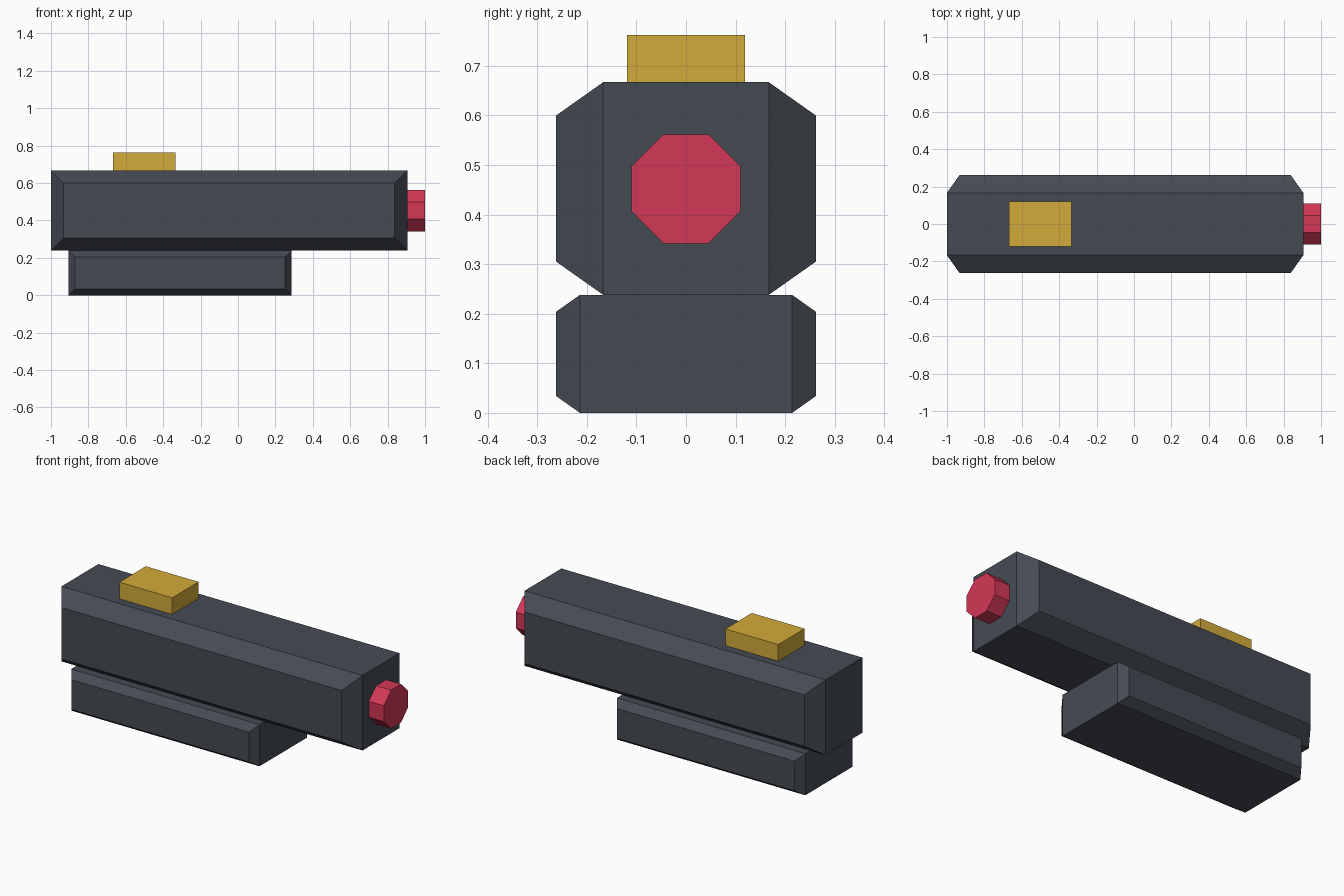
import bpy, bmesh, math
from mathutils import Matrix, Vector

cube = bpy.data.objects.get("Cube")
if cube:
    bpy.data.objects.remove(cube, do_unlink=True)


def material(name, rgb):
    m = bpy.data.materials.new(name)
    m.use_nodes = True
    m.diffuse_color = (*rgb, 1)
    m.node_tree.nodes["Principled BSDF"].inputs["Base Color"].default_value = (*rgb, 1)
    return m


slate = material("dark_slate", (0.06, 0.07, 0.088))
gold = material("gold", (0.65, 0.41, 0.042))
red = material("crimson", (0.65, 0.039, 0.092))


def finish(bm, name, mat):
    bmesh.ops.recalc_face_normals(bm, faces=bm.faces)
    mesh = bpy.data.meshes.new(name)
    bm.to_mesh(mesh)
    bm.free()
    mesh.materials.append(mat)
    obj = bpy.data.objects.new(name, mesh)
    bpy.context.collection.objects.link(obj)


def block(name, mat, x, y, z, taper=0):
    """Box spanning x, +-y and z; taper adds a sloped cap on the front and back."""
    bm = bmesh.new()
    size = Vector((x[1] - x[0], 2 * y, z[1] - z[0]))
    centre = Vector(((x[0] + x[1]) / 2, 0, (z[0] + z[1]) / 2))
    bmesh.ops.create_cube(bm, size=1, matrix=Matrix.LocRotScale(centre, None, size))
    if taper:
        bm.normal_update()
        sides = [f for f in bm.faces if abs(f.normal.y) > 0.9]
        bmesh.ops.inset_individual(bm, faces=sides, thickness=taper, depth=taper)
    finish(bm, name, mat)


# Main body and the shorter block beneath it
block("main_body", slate, (-1, 0.905), 0.167, (0.238, 0.667), taper=0.095)
block("lower_block", slate, (-0.905, 0.286), 0.214, (0, 0.238), taper=0.048)

# Raised plate on top
block("top_plate", gold, (-0.667, -0.333), 0.119, (0.667, 0.762))

# Eight-sided tip on the left (+x) end, flat side up
bm = bmesh.new()
place = (Matrix.Translation((0.9525, 0, 0.452))
         @ Matrix.Rotation(math.pi / 2, 4, 'Y')
         @ Matrix.Rotation(math.pi / 8, 4, 'Z'))
bmesh.ops.create_cone(bm, cap_ends=True, segments=8, radius1=0.119, radius2=0.119,
                      depth=0.095, matrix=place)
finish(bm, "end_tip", red)
